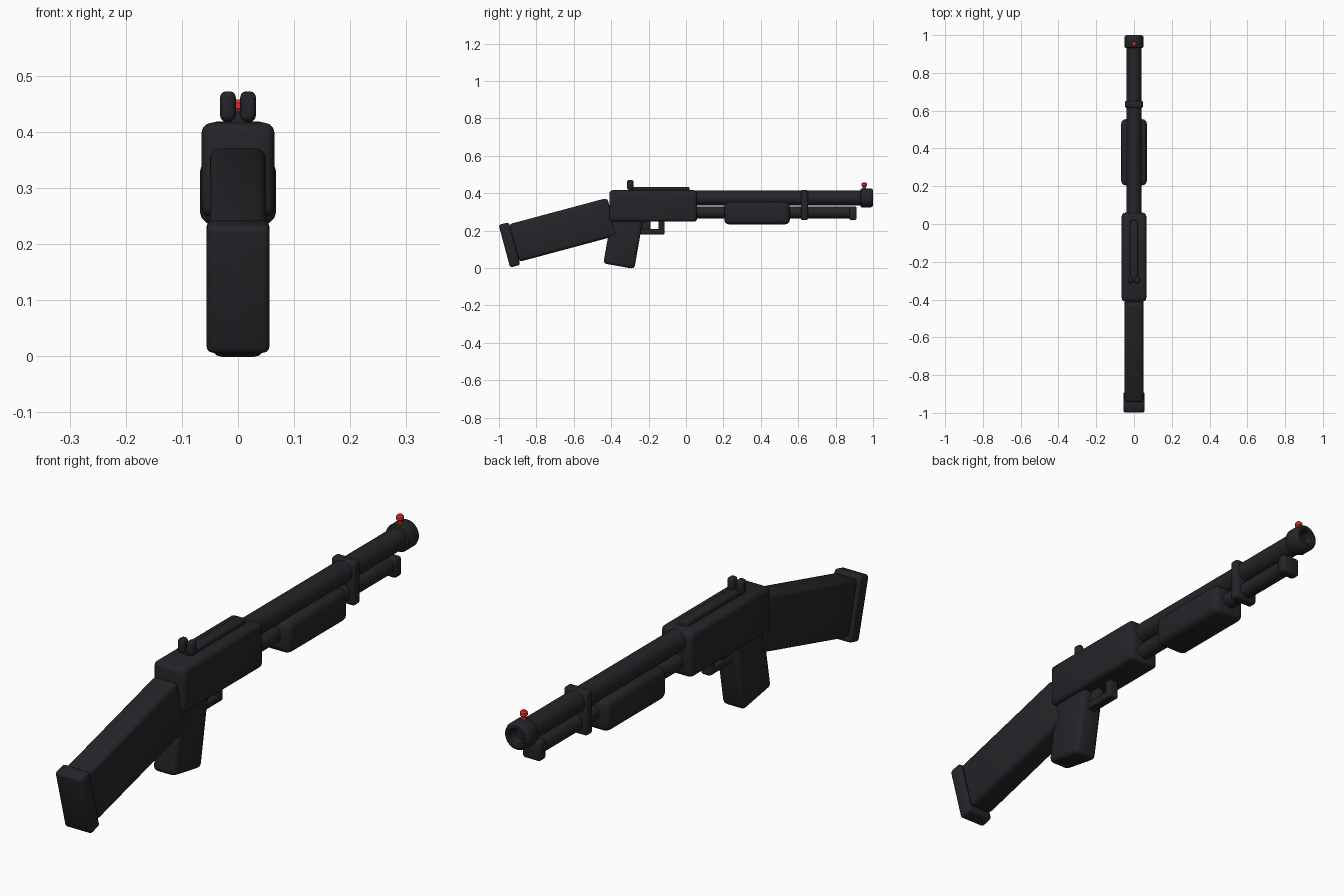
import bpy, bmesh, math
from mathutils import Vector, Matrix

if "Cube" in bpy.data.objects:
    bpy.data.objects.remove(bpy.data.objects["Cube"])


def material(name, color):
    m = bpy.data.materials.new(name)
    m.diffuse_color = color
    m.use_nodes = True
    m.node_tree.nodes["Principled BSDF"].inputs["Base Color"].default_value = m.diffuse_color
    return m


DARK = material("dark_polymer", (0.018, 0.018, 0.022, 1))
RED = material("red_sight", (0.75, 0.03, 0.03, 1))


def finish(name, bm, mat):
    bmesh.ops.recalc_face_normals(bm, faces=bm.faces)
    me = bpy.data.meshes.new(name)
    bm.to_mesh(me)
    bm.free()
    ob = bpy.data.objects.new(name, me)
    bpy.context.collection.objects.link(ob)
    me.materials.append(mat)
    bpy.ops.object.select_all(action='DESELECT')
    ob.select_set(True)
    bpy.context.view_layer.objects.active = ob
    bpy.ops.object.shade_smooth_by_angle(angle=math.radians(35))
    return ob


def box(name, center, size, bevel, tilt=0, mat=DARK):
    """Rounded block, tilted about the x axis (degrees)."""
    bm = bmesh.new()
    bmesh.ops.create_cube(bm, size=1)
    bmesh.ops.scale(bm, vec=size, verts=bm.verts)
    bmesh.ops.bevel(bm, geom=bm.edges[:], offset=bevel, segments=3,
                    profile=0.5, affect='EDGES')
    bm.transform(Matrix.Translation(center) @ Matrix.Rotation(math.radians(tilt), 4, 'X'))
    return finish(name, bm, mat)


def span(name, half_x, y, z, bevel):
    """Rounded block given by its y and z ranges, centred on x = 0."""
    return box(name, (0, sum(y) / 2, sum(z) / 2),
               (half_x * 2, y[1] - y[0], z[1] - z[0]), bevel)


def lathe(name, profile, origin, axis='Y', mat=DARK, sides=32):
    """Spin (radius, distance) points about the y or z axis."""
    bm = bmesh.new()
    d = Vector((0, 1, 0)) if axis == 'Y' else Vector((0, 0, 1))
    pts = [bm.verts.new(Vector((r, 0, 0)) + d * t) for r, t in profile]
    edges = [bm.edges.new(p) for p in zip(pts, pts[1:])]
    bmesh.ops.spin(bm, geom=pts + edges, axis=d, cent=(0, 0, 0),
                   angle=math.tau, steps=sides)
    bmesh.ops.remove_doubles(bm, verts=bm.verts, dist=1e-5)
    bm.transform(Matrix.Translation(origin))
    return finish(name, bm, mat)


# Receiver and top rail
span("receiver", 0.065, (-0.41, 0.06), (0.248, 0.416), 0.018)
span("top_rail", 0.021, (-0.305, 0.02), (0.39, 0.434), 0.008)

# Rear sight posts
for side, s in (("left", -1), ("right", 1)):
    box(f"rear_sight_post_{side}", (s * 0.018, -0.298, 0.445), (0.028, 0.034, 0.054), 0.011)

# Stock and butt pad
box("stock", (0, -0.657, 0.204), (0.10, 0.545, 0.208), 0.018, 15)
box("butt_pad", (0, -0.944, 0.124), (0.112, 0.056, 0.236), 0.012, 15)

# Pistol grip
box("grip", (0, -0.334, 0.153), (0.094, 0.168, 0.29), 0.018, -10)

# Trigger guard and trigger
span("guard_bottom", 0.02, (-0.27, -0.114), (0.179, 0.208), 0.008)
span("guard_front", 0.02, (-0.147, -0.114), (0.18, 0.27), 0.008)
span("trigger", 0.014, (-0.25, -0.191), (0.195, 0.27), 0.006)

# Barrel and hollow muzzle
lathe("barrel", [(0, 0), (0.04, 0), (0.04, 0.94), (0, 0.94)], (0, 0.0, 0.375))
lathe("muzzle", [(0, 0), (0.042, 0), (0.048, 0.003), (0.051, 0.01), (0.051, 0.055),
                 (0.048, 0.063), (0.041, 0.068), (0.032, 0.068), (0.027, 0.063),
                 (0.026, 0.03), (0, 0.03)], (0, 0.932, 0.375))

# Magazine tube, end cap and clamp
lathe("magazine_tube", [(0, 0), (0.031, 0), (0.031, 0.87), (0, 0.87)], (0, 0.02, 0.297))
span("tube_cap", 0.037, (0.873, 0.912), (0.257, 0.33), 0.01)
span("barrel_clamp", 0.048, (0.614, 0.652), (0.256, 0.418), 0.01)

# Pump fore-end
span("pump", 0.068, (0.205, 0.555), (0.234, 0.352), 0.024)

# Red front sight bead on a short stem
lathe("front_sight", [(0, 0), (0.009, 0), (0.009, 0.02), (0.014, 0.026), (0.014, 0.036),
                      (0.009, 0.042), (0, 0.042)], (0, 0.953, 0.415), 'Z', RED, 16)
